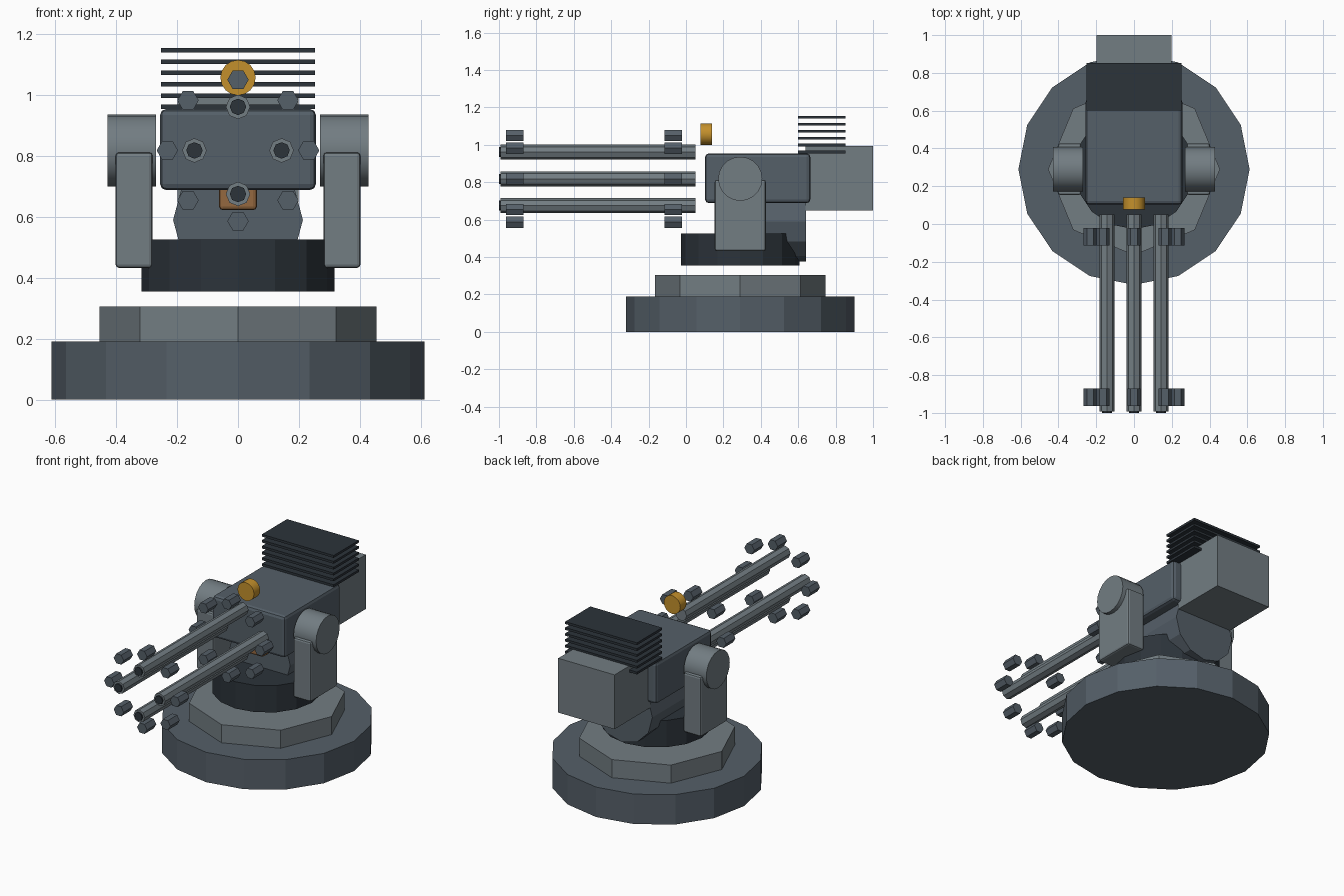
import bpy
from math import pi, cos, sin, radians

if "Cube" in bpy.data.objects:
    bpy.data.objects.remove(bpy.data.objects["Cube"])


def material(name, rgb):
    m = bpy.data.materials.new(name)
    m.diffuse_color = (*rgb, 1)
    m.use_nodes = True
    m.node_tree.nodes["Principled BSDF"].inputs["Base Color"].default_value = m.diffuse_color
    return m


SLATE = material("slate", (0.09, 0.115, 0.14))
LIGHT = material("light_steel", (0.17, 0.205, 0.225))
DARK = material("dark_steel", (0.025, 0.033, 0.042))
AMBER = material("amber", (0.55, 0.28, 0.025))
COPPER = material("copper", (0.30, 0.14, 0.05))


def box(name, x, y, z, mat, bevel=0):
    """Box from (min, max) ranges, optionally with rounded edges."""
    bpy.ops.mesh.primitive_cube_add(size=1, location=[(a + b) / 2 for a, b in (x, y, z)])
    ob = bpy.context.object
    ob.name = name
    ob.scale = [b - a for a, b in (x, y, z)]
    bpy.ops.object.transform_apply(location=False, rotation=False, scale=True)
    ob.data.materials.append(mat)
    if bevel:
        mod = ob.modifiers.new("rounded_edges", 'BEVEL')
        mod.width = bevel
        mod.segments = 2
    return ob


def cylinder(name, axis, start, end, centre, radius, sides, mat, smooth=False):
    """Cylinder along an axis; centre holds the other two coordinates.
    A vertex always points along x (or y for the x axis)."""
    mid = (start + end) / 2
    a, b = centre
    loc = {'X': (mid, a, b), 'Y': (a, mid, b), 'Z': (a, b, mid)}[axis]
    rot = {'X': (0, pi / 2, 0), 'Y': (pi / 2, 0, 0), 'Z': (0, 0, 0)}[axis]
    bpy.ops.mesh.primitive_cylinder_add(vertices=sides, radius=radius,
                                        depth=end - start, location=loc)
    ob = bpy.context.object
    ob.name = name
    # primitive starts with a vertex on +y; turn it to +x except for the x axis
    if axis != 'X':
        for v in ob.data.vertices:
            v.co.x, v.co.y = v.co.y, -v.co.x
    ob.rotation_euler = rot
    ob.data.materials.append(mat)
    if smooth:
        bpy.ops.object.shade_smooth_by_angle(angle=radians(35))
    return ob


PIVOT_Y = 0.29
GUN_Z = 0.818

# Stepped base and floating turntable
cylinder("base_plate", 'Z', 0, 0.19, (0, PIVOT_Y), 0.612, 16, SLATE)
cylinder("base_step", 'Z', 0.19, 0.305, (0, PIVOT_Y), 0.455, 8, LIGHT)
cylinder("turntable", 'Z', 0.355, 0.525, (0, PIVOT_Y), 0.317, 16, DARK)

# Yoke arms with trunnion drums
for side, s in (("left", -1), ("right", 1)):
    box(f"yoke_arm_{side}", sorted((s * 0.28, s * 0.402)), (0.153, 0.427),
        (0.432, 0.812), LIGHT, 0.012)
    x0, x1 = sorted((s * 0.27, s * 0.428))
    cylinder(f"trunnion_{side}", 'X', x0, x1, (PIVOT_Y, GUN_Z), 0.118, 20, LIGHT, True)

# Receiver, rear housing, drum and feed block
box("receiver", (-0.256, 0.256), (0.102, 0.665), (0.688, 0.954), SLATE, 0.02)
box("rear_housing", (-0.198, 0.198), (0.64, 1.0), (0.648, 0.993), LIGHT)
cylinder("ammo_drum", 'Y', 0.22, 0.642, (0, 0.59), 0.213, 12, SLATE)
box("feed_block", (-0.062, 0.062), (0.16, 0.42), (0.622, 0.74), COPPER, 0.012)

# Cooling fins
for i in range(6):
    z = 0.961 + 0.0372 * i
    box(f"cooling_fin_{i + 1}", (-0.252, 0.252), (0.60, 0.852),
        (z - 0.0075, z + 0.0075), DARK)

# Sight
cylinder("sight", 'Y', 0.078, 0.14, (0, 1.057), 0.058, 16, AMBER, True)

# Four barrels with dark bores
for i in range(4):
    a = i * pi / 2
    c = (0.143 * cos(a), GUN_Z + 0.143 * sin(a))
    cylinder(f"barrel_{i + 1}", 'Y', -0.992, 0.05, c, 0.04, 8, LIGHT)
    cylinder(f"bore_{i + 1}", 'Y', -1.0, -0.95, c, 0.027, 8, DARK)

# Two rings of hexagonal barrel lugs
for ring, (y0, y1) in (("front", (-0.963, -0.87)), ("rear", (-0.115, -0.022))):
    for i in range(8):
        a = i * pi / 4
        c = (0.232 * cos(a), GUN_Z + 0.232 * sin(a))
        cylinder(f"{ring}_lug_{i + 1}", 'Y', y0, y1, c, 0.035, 6, SLATE)
